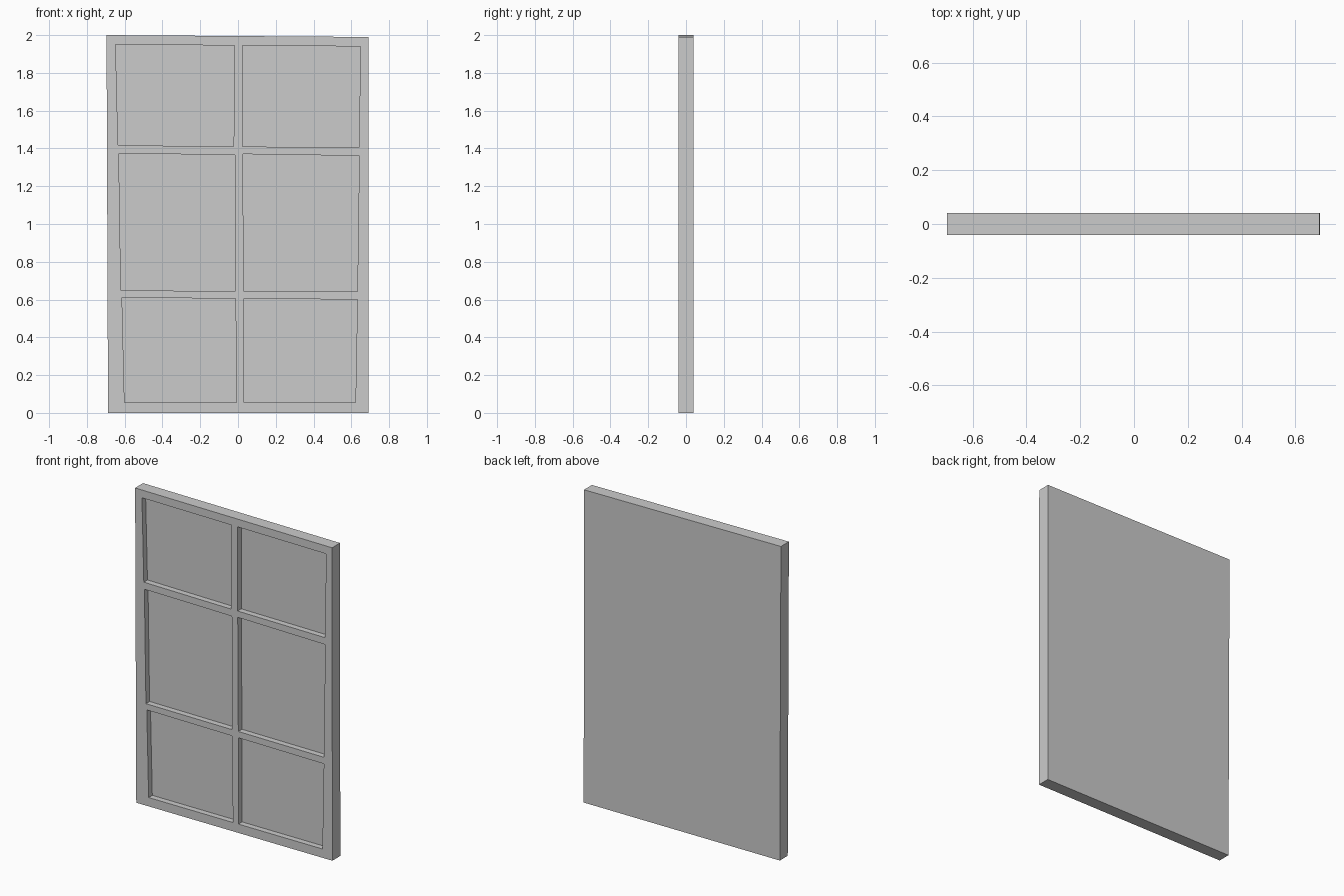
import bpy, bmesh

if "Cube" in bpy.data.objects:
    bpy.data.objects.remove(bpy.data.objects["Cube"])

HALF = 0.04      # half thickness of the panel
DEPTH = 0.037    # recess depth


def add_prism(bm, corners, y0, y1):
    """Extrude a quad of (x, z) corners from y0 to y1."""
    face = bm.faces.new([bm.verts.new((x, y0, z)) for x, z in corners])
    ext = bmesh.ops.extrude_face_region(bm, geom=[face])["geom"]
    moved = [v for v in ext if isinstance(v, bmesh.types.BMVert)]
    bmesh.ops.translate(bm, verts=moved, vec=(0, y1 - y0, 0))


def make_object(name, quads, y0, y1):
    bm = bmesh.new()
    for quad in quads:
        add_prism(bm, quad, y0, y1)
    bmesh.ops.recalc_face_normals(bm, faces=bm.faces)
    mesh = bpy.data.meshes.new(name)
    bm.to_mesh(mesh)
    bm.free()
    obj = bpy.data.objects.new(name, mesh)
    bpy.context.collection.objects.link(obj)
    return obj


# Slightly crooked outer slab
slab = [(-0.688, 0), (0.692, 0), (0.69, 1.99), (-0.696, 2.0)]
panel = make_object("window_panel", [slab], -HALF, HALF)

# Six hand-skewed panes: top, middle and bottom rows, left then right
panes = [
    [(-0.648, 1.95), (-0.018, 1.945), (-0.023, 1.41), (-0.635, 1.417)],
    [(0.025, 1.945), (0.648, 1.94), (0.641, 1.405), (0.025, 1.41)],
    [(-0.631, 1.373), (-0.016, 1.366), (-0.013, 0.645), (-0.62, 0.648)],
    [(0.026, 1.37), (0.642, 1.361), (0.632, 0.642), (0.03, 0.645)],
    [(-0.614, 0.61), (-0.013, 0.605), (-0.008, 0.056), (-0.601, 0.056)],
    [(0.031, 0.605), (0.632, 0.6), (0.622, 0.056), (0.031, 0.056)],
]
cutter = make_object("pane_cutter", panes, -HALF - 0.1, -HALF + DEPTH)
cutter.hide_render = True

# Sink the panes into the front
mod = panel.modifiers.new("recess", "BOOLEAN")
mod.operation = "DIFFERENCE"
mod.solver = "EXACT"
mod.object = cutter
bpy.context.view_layer.objects.active = panel
bpy.ops.object.modifier_apply(modifier=mod.name)
bpy.data.objects.remove(cutter)
